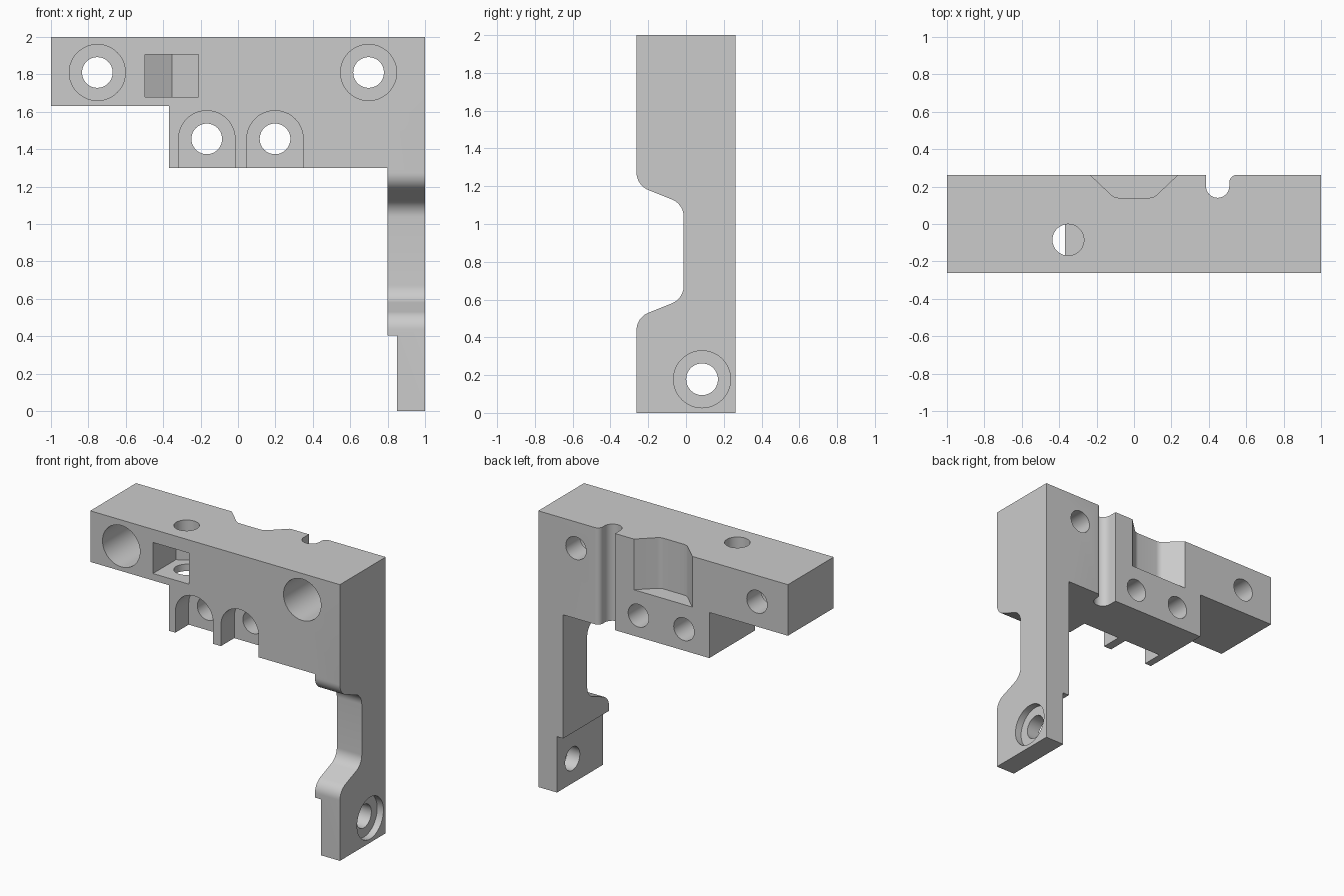
import bpy, bmesh
from math import radians, sin, cos, tan
from mathutils import Vector

if "Cube" in bpy.data.objects:
    bpy.data.objects.remove(bpy.data.objects["Cube"], do_unlink=True)

HALF = 0.262  # half the bracket's depth


def arc(u, v, r, start, end, n):
    """Points on an arc, angles in degrees."""
    angles = [radians(start + (end - start) * i / n) for i in range(n + 1)]
    return [(u + r * cos(a), v + r * sin(a)) for a in angles]


def circle(u, v, r, n=48):
    return arc(u, v, r, 0, 360, n)[:-1]


def rounded(points, n=10):
    """Outline in which a third value on a point is its corner radius."""
    out = []
    for i, p in enumerate(points):
        here = Vector(p[:2])
        if len(p) < 3:
            out.append(tuple(here))
            continue
        a = (Vector(points[i - 1][:2]) - here).normalized()
        b = (Vector(points[(i + 1) % len(points)][:2]) - here).normalized()
        half = a.angle(b) / 2
        centre = here + (a + b).normalized() * p[2] / sin(half)
        first = here + a * p[2] / tan(half) - centre
        last = here + b * p[2] / tan(half) - centre
        turn = first.angle(last)
        for k in range(n + 1):
            t = k / n
            w = (first * sin((1 - t) * turn) + last * sin(t * turn)) / sin(turn)
            out.append(tuple(centre + w))
    return out


def prism(name, outline, axis, lo, hi):
    """Extrude an outline along x, y or z."""
    place = {"x": lambda u, v, d: (d, u, v),
             "y": lambda u, v, d: (u, d, v),
             "z": lambda u, v, d: (u, v, d)}[axis]
    bm = bmesh.new()
    rings = [[bm.verts.new(place(u, v, d)) for u, v in outline] for d in (lo, hi)]
    bm.faces.new(rings[0])
    bm.faces.new(rings[1])
    for i in range(len(outline)):
        bm.faces.new((rings[0][i - 1], rings[0][i], rings[1][i], rings[1][i - 1]))
    bmesh.ops.recalc_face_normals(bm, faces=bm.faces)
    mesh = bpy.data.meshes.new(name)
    bm.to_mesh(mesh)
    bm.free()
    obj = bpy.data.objects.new(name, mesh)
    bpy.context.scene.collection.objects.link(obj)
    return obj


def combine(target, tool, operation="DIFFERENCE"):
    """Apply one boolean and discard the tool."""
    mod = target.modifiers.new("cut", "BOOLEAN")
    mod.operation = operation
    mod.solver = "EXACT"
    mod.object = tool
    graph = bpy.context.evaluated_depsgraph_get()
    mesh = bpy.data.meshes.new_from_object(target.evaluated_get(graph))
    target.modifiers.clear()
    target.data = mesh
    bpy.data.objects.remove(tool, do_unlink=True)


# Front outline: top bar, lower block and long leg
bracket = prism("mounting_bracket", [
    (-1, 1.63), (-0.37, 1.63), (-0.37, 1.3), (0.8, 1.3), (0.8, 0.405),
    (0.85, 0.405), (0.85, 0), (1, 0), (1, 2), (-1, 2)], "y", -0.5, 0.5)

# Side outline: leg narrowed by a rounded recess in front
side = rounded([
    (-HALF, -0.2), (-HALF, 0.505, 0.1), (-0.012, 0.605, 0.1),
    (-0.012, 1.105, 0.1), (-HALF, 1.205, 0.1), (-HALF, 2.2),
    (HALF, 2.2), (HALF, -0.2)])
combine(bracket, prism("side_shape", side, "x", -1.2, 1.2), "INTERSECT")

# Counterbored screw holes in the top bar
for x in (-0.752, 0.698):
    combine(bracket, prism("bore", circle(x, 1.81, 0.15), "y", -0.5, 0.1))
    combine(bracket, prism("hole", circle(x, 1.81, 0.082), "y", -0.5, 0.5))

# Lower screw holes with arched slots open at the bottom
for x in (-0.167, 0.198):
    arch = arc(x, 1.455, 0.151, 0, 180, 24) + [(x - 0.151, 1.2), (x + 0.151, 1.2)]
    combine(bracket, prism("slot", arch, "y", -0.5, -0.11))
    combine(bracket, prism("hole", circle(x, 1.455, 0.082), "y", -0.5, 0.5))

# Pointed nut pocket and the vertical hole through it
pocket = [(-0.498, -0.5), (-0.21, -0.5), (-0.21, 0), (-0.354, 0.083), (-0.498, 0)]
combine(bracket, prism("nut_pocket", pocket, "z", 1.68, 1.905))
combine(bracket, prism("nut_hole", circle(-0.352, -0.085, 0.084), "z", 1.615, 2.2))

# Sloping recess in the back of the bar
recess = rounded([(-0.38, 0.4), (-0.105, 0.14, 0.06), (0.105, 0.14, 0.06), (0.38, 0.4)], 6)
combine(bracket, prism("back_recess", recess, "z", 1.633, 2.2))

# Round-bottomed channel with one flared lip
channel = arc(0.447, 0.2025, 0.0625, 180, 360, 20)
channel += arc(0.5495, 0.2225, 0.04, 180, 90, 8) + [(0.5495, 0.4), (0.3845, 0.4)]
combine(bracket, prism("back_channel", channel, "z", 1.1, 2.2))

# Counterbored hole at the foot of the leg
combine(bracket, prism("foot_bore", circle(0.085, 0.178, 0.151), "x", 0.95, 1.2))
combine(bracket, prism("foot_hole", circle(0.085, 0.178, 0.084), "x", 0.7, 1.2))

# Single grey colour and smooth curved walls
grey = bpy.data.materials.new("plain_grey")
grey.use_nodes = True
colour = (0.6, 0.6, 0.6, 1)
grey.diffuse_color = colour
grey.node_tree.nodes["Principled BSDF"].inputs["Base Color"].default_value = colour
bracket.data.materials.clear()
bracket.data.materials.append(grey)
for face in bracket.data.polygons:
    face.material_index = 0
bpy.ops.object.select_all(action="DESELECT")
bpy.context.view_layer.objects.active = bracket
bracket.select_set(True)
bpy.ops.object.shade_smooth_by_angle(angle=radians(30))
